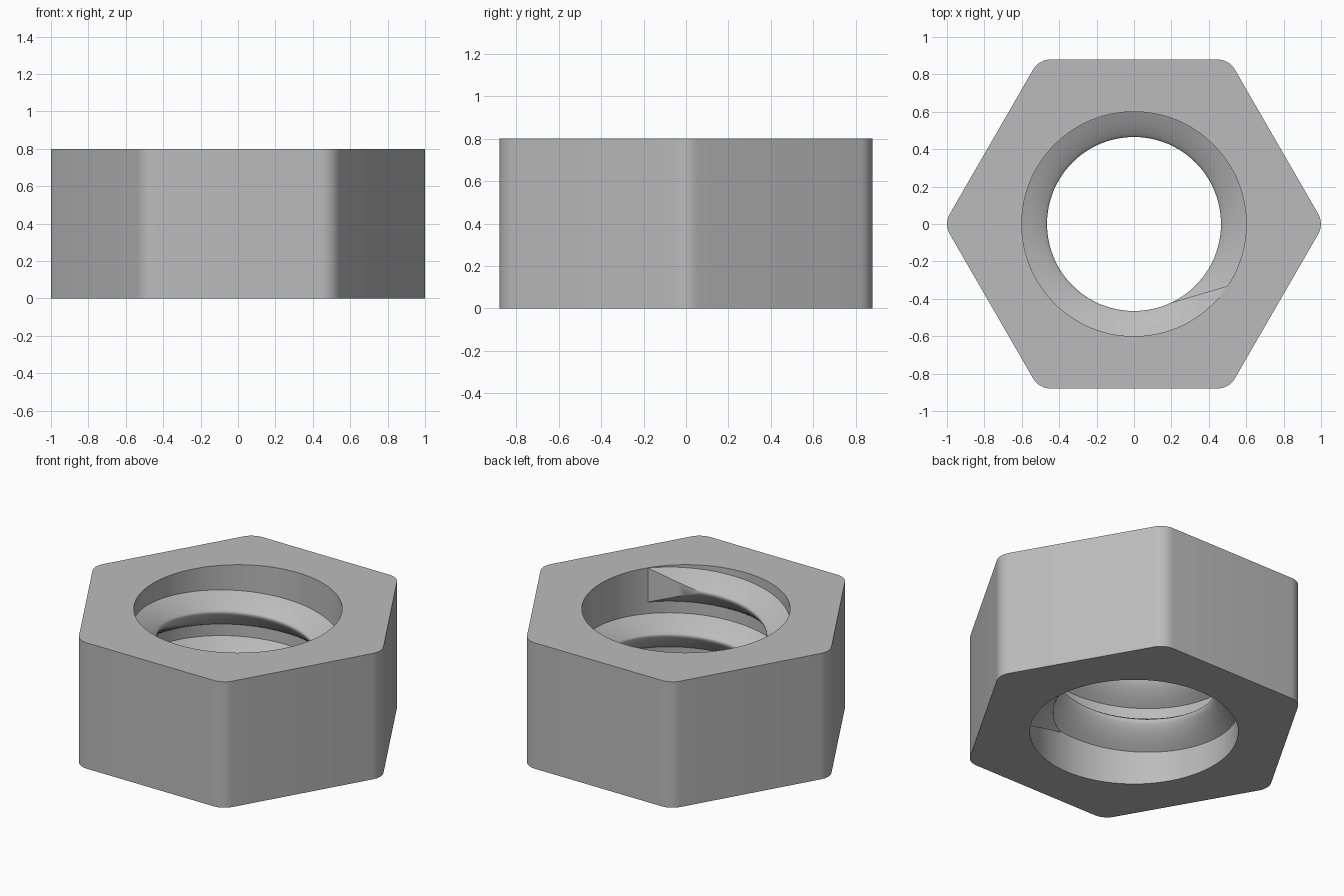
import bpy, bmesh
from math import sin, cos, radians, pi
from mathutils import Vector

cube = bpy.data.objects.get("Cube")
if cube:
    bpy.data.objects.remove(cube, do_unlink=True)

HEIGHT = 0.8
FLAT = 0.88          # centre to flat
CORNER = 0.11        # corner rounding
BORE = 0.6
PITCH, TURNS, WIDTH = 0.29, 2, 0.22

steel = bpy.data.materials.new("grey_steel")
steel.use_nodes = True
steel.diffuse_color = (0.5, 0.5, 0.5, 1)
steel.node_tree.nodes["Principled BSDF"].inputs["Base Color"].default_value = (0.5, 0.5, 0.5, 1)


def finish(bm, name, angle):
    bmesh.ops.recalc_face_normals(bm, faces=bm.faces)
    mesh = bpy.data.meshes.new(name)
    bm.to_mesh(mesh)
    bm.free()
    obj = bpy.data.objects.new(name, mesh)
    bpy.context.collection.objects.link(obj)
    mesh.materials.append(steel)
    bpy.ops.object.select_all(action="DESELECT")
    obj.select_set(True)
    bpy.context.view_layer.objects.active = obj
    bpy.ops.object.shade_smooth_by_angle(angle=radians(angle))
    return obj


def loop_wall(bm, outline):
    """Vertical wall around a closed outline; returns its bottom and top edges."""
    rings = [[bm.verts.new((x, y, z)) for x, y in outline] for z in (0, HEIGHT)]
    n = len(outline)
    for i in range(n):
        j = (i + 1) % n
        bm.faces.new((rings[0][i], rings[0][j], rings[1][j], rings[1][i]))
    return [[bm.edges.get((r[i], r[(i + 1) % n])) for i in range(n)] for r in rings]


# Hexagonal body with rounded corners and a round bore
hexagon = []
centre = (FLAT - CORNER) / cos(pi / 6)
for k in range(6):
    a = k * pi / 3
    for s in range(9):
        b = a + radians(-30 + 60 * s / 8)
        hexagon.append((centre * cos(a) + CORNER * cos(b),
                        centre * sin(a) + CORNER * sin(b)))
circle = [(BORE * cos(2 * pi * i / 128), BORE * sin(2 * pi * i / 128)) for i in range(128)]

bm = bmesh.new()
outer = loop_wall(bm, hexagon)
inner = loop_wall(bm, circle)
for out_edges, in_edges in zip(outer, inner):
    bmesh.ops.triangle_fill(bm, edges=out_edges + in_edges, use_beauty=True)
finish(bm, "nut_body", 30)

# Helical thread ridge: a slanted, round-tipped profile swept up the bore
root, tip = Vector((0.505, -0.33)), Vector((0.2, -0.42))
half = [(0, 1), (0.2, 0.8), (0.4, 0.6), (0.6, 0.4), (0.75, 0.26), (0.88, 0.15), (0.97, 0.07)]
profile = half + [(1, 0)] + [(f, -h) for f, h in reversed(half)]
STEPS = 96 * TURNS

bm = bmesh.new()
rings = []
for s in range(STEPS + 1):
    turn = TURNS * s / STEPS
    a = 2 * pi * turn
    ring = []
    for f, h in profile:
        p = root.lerp(tip, f)
        ring.append(bm.verts.new((p.x * cos(a) - p.y * sin(a),
                                  p.x * sin(a) + p.y * cos(a),
                                  WIDTH / 2 * (1 + h) + PITCH * turn)))
    rings.append(ring)
n = len(profile)
for lower, upper in zip(rings, rings[1:]):
    for i in range(n):
        j = (i + 1) % n
        bm.faces.new((lower[i], lower[j], upper[j], upper[i]))
bm.faces.new(rings[0])
bm.faces.new(rings[-1])
finish(bm, "inner_thread", 40)
